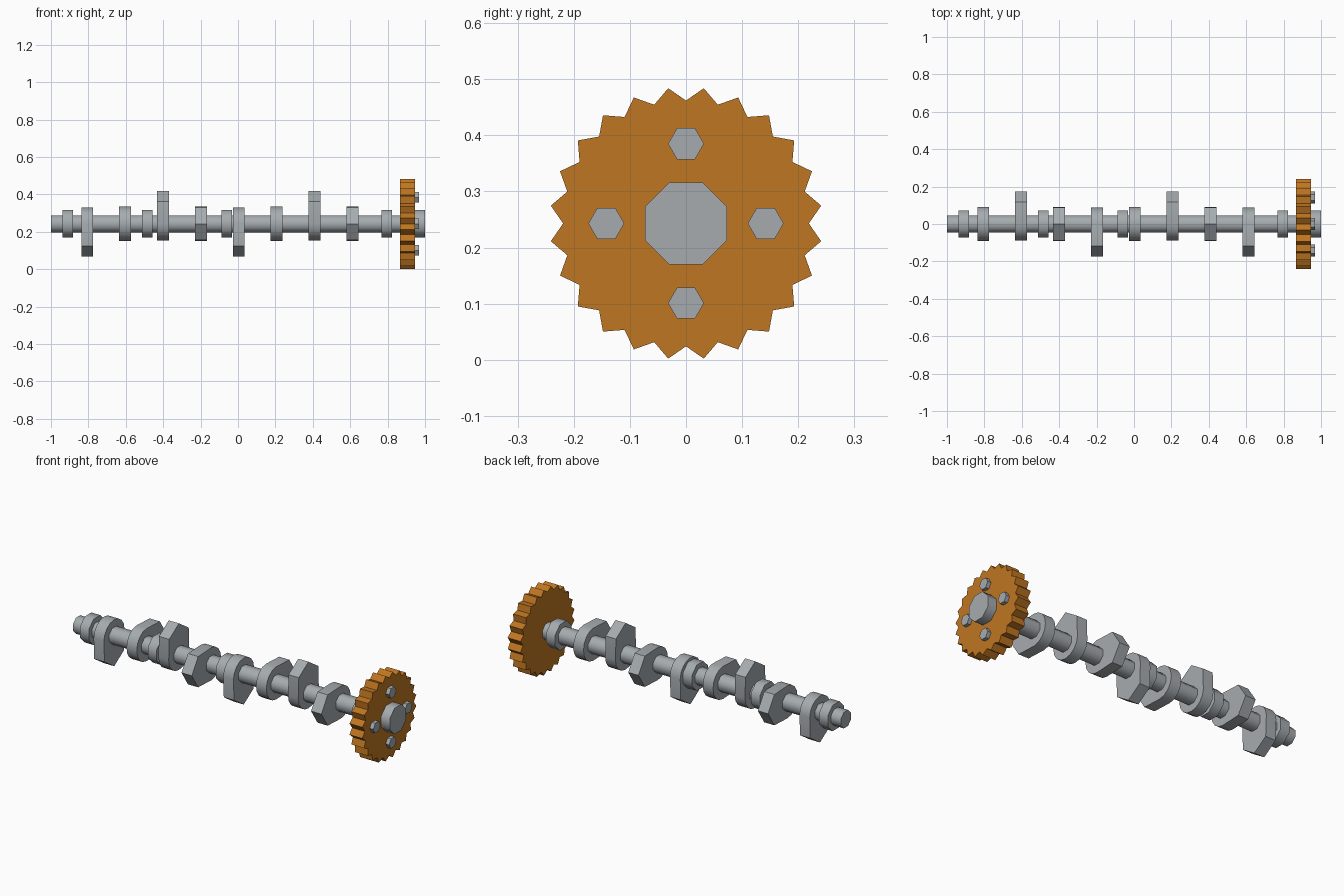
import bpy, bmesh
from math import sin, cos, pi, radians

cube = bpy.data.objects.get("Cube")
if cube:
    bpy.data.objects.remove(cube, do_unlink=True)

AXIS_Z = 0.243


def material(name, rgb):
    m = bpy.data.materials.new(name)
    m.use_nodes = True
    m.diffuse_color = (*rgb, 1)
    m.node_tree.nodes["Principled BSDF"].inputs["Base Color"].default_value = (*rgb, 1)
    return m


steel = material("steel grey", (0.38, 0.41, 0.43))
bronze = material("bronze orange", (0.52, 0.18, 0.015))


def extrude_x(name, profile, x0, x1, mat, angle, y=0, z=0):
    """Extrude a (y, z) outline along x, placed relative to the shaft axis."""
    bm = bmesh.new()
    face = bm.faces.new([bm.verts.new((x0, py + y, pz + z + AXIS_Z)) for py, pz in profile])
    grown = bmesh.ops.extrude_face_region(bm, geom=[face])["geom"]
    tops = [g for g in grown if isinstance(g, bmesh.types.BMVert)]
    bmesh.ops.translate(bm, verts=tops, vec=(x1 - x0, 0, 0))
    bmesh.ops.recalc_face_normals(bm, faces=bm.faces)
    mesh = bpy.data.meshes.new(name)
    bm.to_mesh(mesh)
    bm.free()
    mesh.materials.append(mat)
    obj = bpy.data.objects.new(name, mesh)
    bpy.context.collection.objects.link(obj)
    bpy.ops.object.select_all(action="DESELECT")
    obj.select_set(True)
    bpy.context.view_layer.objects.active = obj
    if angle:
        bpy.ops.object.shade_smooth_by_angle(angle=radians(angle))
    return obj


def ring(radius, sides, phase=0.0):
    return [(radius * cos(2 * pi * (i + phase) / sides),
             radius * sin(2 * pi * (i + phase) / sides)) for i in range(sides)]


def turned(profile, a):
    return [(y * cos(a) - z * sin(a), y * sin(a) + z * cos(a)) for y, z in profile]


# Shaft, bearing journals and end hub
extrude_x("shaft", ring(0.049, 8, 0.5), -1.0, 0.9, steel, 50)
for i, x in enumerate((-0.91, -0.485, -0.06, 0.795)):
    extrude_x(f"journal_{i + 1}", ring(0.079, 8, 0.5), x - 0.028, x + 0.028, steel, 50)
extrude_x("end_hub", ring(0.079, 8, 0.5), 0.93, 1.0, steel, 50)

# Cam lobes: round heel, straight flanks, ridged nose, quarter turn from one to the next
heel = [(0.092 * cos(pi + pi * i / 8), 0.088 * sin(pi + pi * i / 8)) for i in range(9)]
lobe = heel + [(0.087, 0.118), (0, 0.175), (-0.087, 0.118)]
for i in range(8):
    x = -0.806 + 0.2025 * i
    extrude_x(f"cam_lobe_{i + 1}", turned(lobe, pi + i * pi / 2), x - 0.032, x + 0.032, steel, 28)

# Toothed gear: alternating tips and valleys
teeth = 24
gear = []
for i in range(teeth * 2):
    r = 0.243 if i % 2 else 0.219
    gear.append((r * sin(pi * i / teeth), r * cos(pi * i / teeth)))
extrude_x("gear", gear, 0.866, 0.946, bronze, 0)

# Hex bolts around the hub
for i, (y, z) in enumerate(ring(0.142, 4)):
    extrude_x(f"bolt_{i + 1}", ring(0.032, 6), 0.93, 0.968, steel, 0, y, z)
